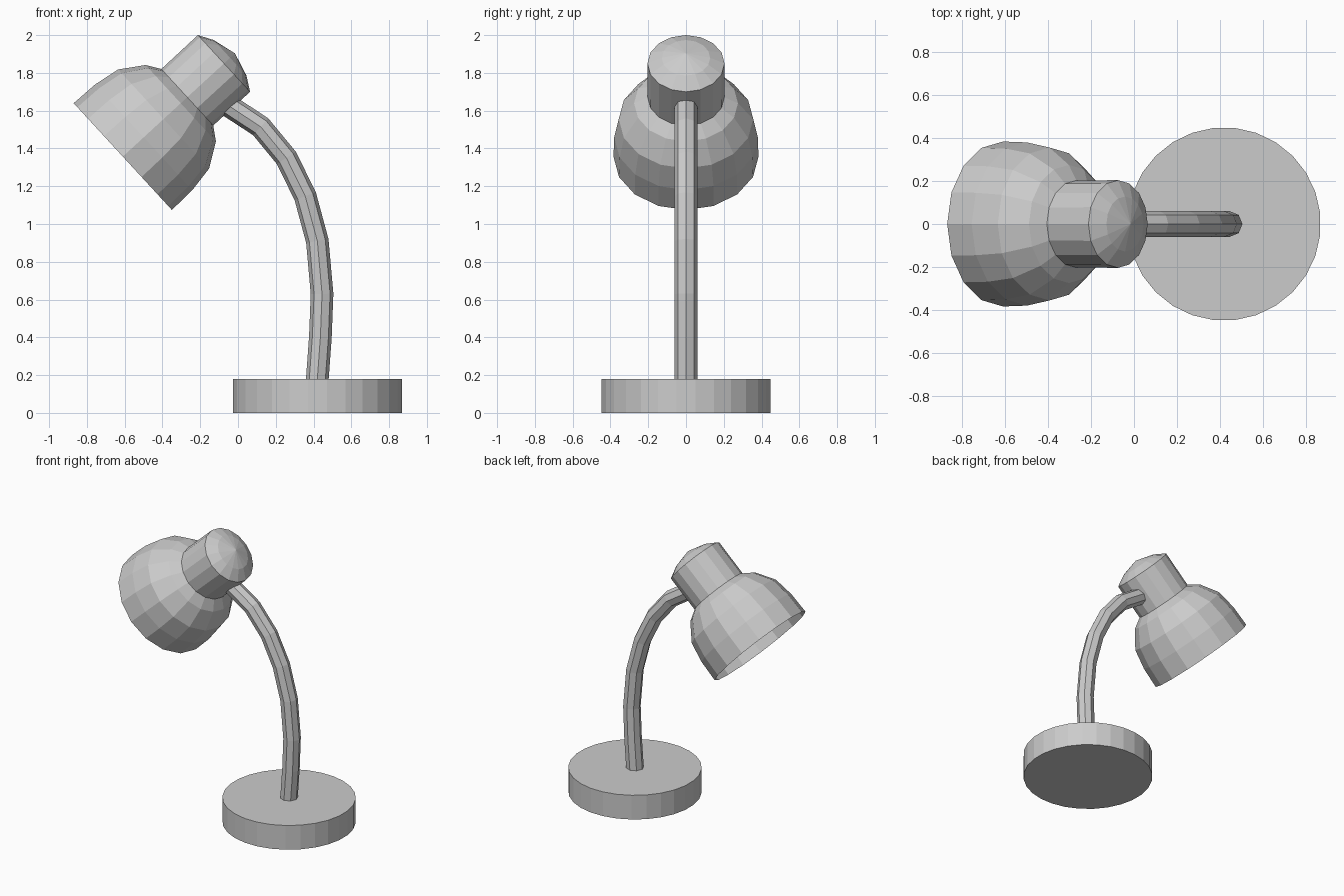
import bpy, bmesh, math
from mathutils import Vector

if "Cube" in bpy.data.objects:
    bpy.data.objects.remove(bpy.data.objects["Cube"])


def lathe(name, profile, sides, origin, axis, offset=0.0):
    """Revolve (radius, distance) points about an axis lying in the xz plane."""
    axis = Vector(axis).normalized()
    v = Vector((0, 1, 0))
    u = v.cross(axis)
    bm = bmesh.new()
    rings = []
    for r, s in profile:
        centre = Vector(origin) + axis * s
        if r == 0:
            rings.append([bm.verts.new(centre)] * sides)
            continue
        ring = []
        for i in range(sides):
            a = 2 * math.pi * (i + offset) / sides
            ring.append(bm.verts.new(centre + u * r * math.cos(a) + v * r * math.sin(a)))
        rings.append(ring)
    for lo, hi in zip(rings, rings[1:]):
        for i in range(sides):
            j = (i + 1) % sides
            quad = list(dict.fromkeys((lo[i], lo[j], hi[j], hi[i])))
            bm.faces.new(quad)
    me = bpy.data.meshes.new(name)
    bm.to_mesh(me)
    bm.free()
    ob = bpy.data.objects.new(name, me)
    bpy.context.collection.objects.link(ob)
    return ob


# Round base
bpy.ops.mesh.primitive_cylinder_add(vertices=28, radius=0.45, depth=0.18,
                                    location=(0.42, 0, 0.09),
                                    rotation=(0, 0, math.pi / 28))
bpy.context.object.name = "base"

# Bent arm: octagonal tube along a path
path = [(0.415, 0.12), (0.42, 0.18), (0.436, 0.40), (0.445, 0.63), (0.42, 0.91),
        (0.356, 1.147), (0.256, 1.35), (0.12, 1.515), (-0.04, 1.62), (-0.10, 1.65)]
cu = bpy.data.curves.new("arm", 'CURVE')
cu.dimensions = '3D'
cu.bevel_depth = 0.06
cu.bevel_resolution = 2
cu.use_fill_caps = True
sp = cu.splines.new('POLY')
sp.use_smooth = False
sp.points.add(len(path) - 1)
for p, (x, z) in zip(sp.points, path):
    p.co = (x, 0, z, 1)
arm = bpy.data.objects.new("arm", cu)
bpy.context.collection.objects.link(arm)

# Tilted head: open shade and domed socket housing
rim_centre = (-0.61, 0, 1.357)
tilt = (0.736, 0, 0.677)
lathe("shade", [(0.384, 0), (0.38, 0.151), (0.356, 0.294), (0.275, 0.417), (0.203, 0.464)],
      16, rim_centre, tilt)
lathe("socket_housing", [(0.203, 0.464), (0.204, 0.728), (0.128, 0.772), (0, 0.807)],
      16, rim_centre, tilt)
